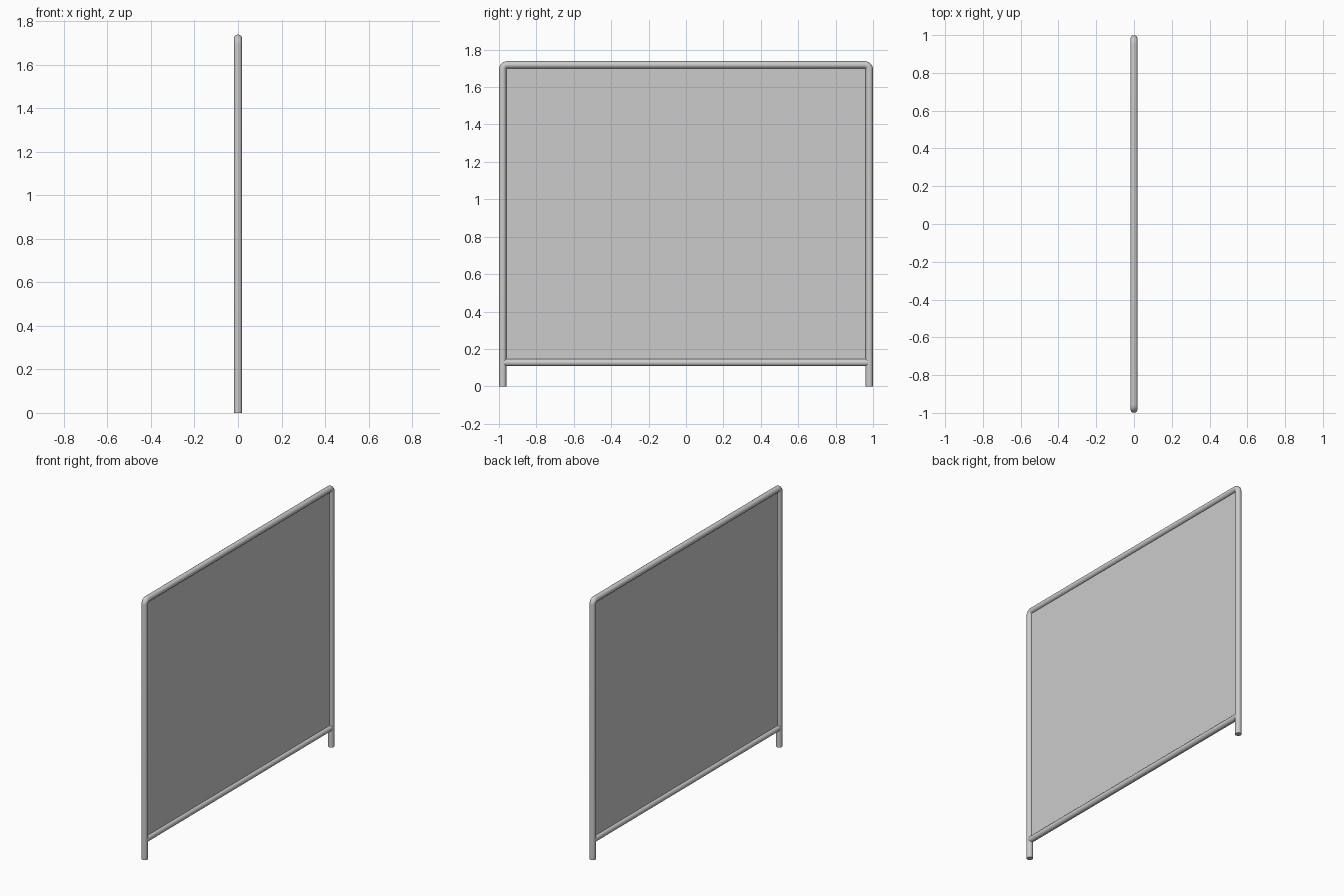
import bpy
from math import sin, cos, pi

if "Cube" in bpy.data.objects:
    bpy.data.objects.remove(bpy.data.objects["Cube"])

R = 0.0195            # tube radius
Y, TOP = 0.98, 1.719  # frame centre line
BEND = 0.024          # corner bend radius
RAIL_Z = 0.127


def tube(name, points, radius):
    """Round capped tube along a path, converted to a mesh."""
    curve = bpy.data.curves.new(name, 'CURVE')
    curve.dimensions = '3D'
    curve.bevel_depth = radius
    curve.bevel_resolution = 6
    curve.use_fill_caps = True
    spline = curve.splines.new('POLY')
    spline.points.add(len(points) - 1)
    for p, co in zip(spline.points, points):
        p.co = (*co, 1)
    obj = bpy.data.objects.new(name, curve)
    bpy.context.collection.objects.link(obj)
    bpy.ops.object.select_all(action='DESELECT')
    obj.select_set(True)
    bpy.context.view_layer.objects.active = obj
    bpy.ops.object.convert(target='MESH')
    bpy.ops.object.shade_smooth_by_angle(angle=pi / 5)
    return bpy.context.object


# Bent frame: two legs and the top bar in one tube
half = [(0, Y, 0)]
for i in range(9):
    a = i / 8 * pi / 2
    half.append((0, Y - BEND + BEND * cos(a), TOP - BEND + BEND * sin(a)))
path = half + [(x, -y, z) for x, y, z in reversed(half)]
tube("frame", path, R)

# Lower cross rail
tube("bottom_rail", [(0, -Y, RAIL_Z), (0, Y, RAIL_Z)], R)

# Thin infill panel, edges buried in the tubes
bpy.ops.mesh.primitive_cube_add(size=1, location=(0, 0, (RAIL_Z + TOP) / 2))
panel = bpy.context.object
panel.name = "panel"
panel.scale = (0.004, 2 * Y - 0.02, TOP - RAIL_Z - 0.01)
bpy.ops.object.transform_apply(location=False, rotation=False, scale=True)
